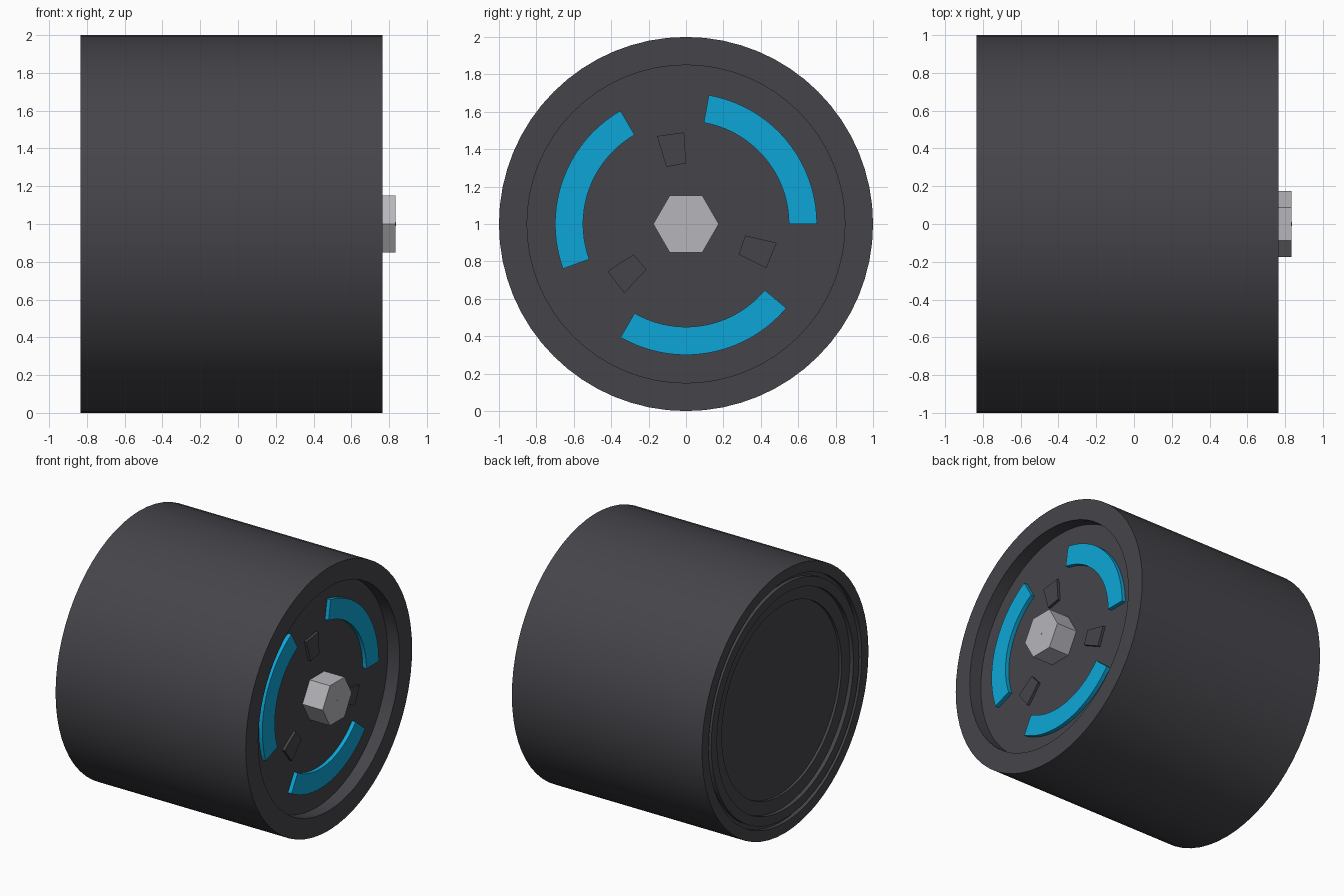
import bpy, bmesh
from math import sin, cos, pi, radians
from mathutils import Matrix

cube = bpy.data.objects.get("Cube")
if cube:
    bpy.data.objects.remove(cube)


def material(name, color):
    m = bpy.data.materials.new(name)
    m.use_nodes = True
    m.diffuse_color = (*color, 1)
    m.node_tree.nodes["Principled BSDF"].inputs["Base Color"].default_value = (*color, 1)
    return m


charcoal = material("charcoal", (0.06, 0.058, 0.068))
blue = material("bright blue", (0.004, 0.38, 0.68))
steel = material("light grey", (0.47, 0.47, 0.5))

CENTER = 1.0            # height of the wheel axis
RIM, FLOOR, BACK = 0.765, 0.665, -0.835


def finish(name, bm, mat, smooth=False):
    bmesh.ops.remove_doubles(bm, verts=bm.verts, dist=1e-5)
    bmesh.ops.recalc_face_normals(bm, faces=bm.faces)
    me = bpy.data.meshes.new(name)
    bm.to_mesh(me)
    bm.free()
    me.materials.append(mat)
    ob = bpy.data.objects.new(name, me)
    ob.location.z = CENTER
    bpy.context.collection.objects.link(ob)
    if smooth:
        bpy.ops.object.select_all(action='DESELECT')
        ob.select_set(True)
        bpy.context.view_layer.objects.active = ob
        bpy.ops.object.shade_smooth_by_angle(angle=radians(30))
    return ob


def lathe(name, profile, mat, steps=64, smooth=True):
    """Turn (x, radius) points about the x axis."""
    bm = bmesh.new()
    vs = [bm.verts.new((x, r, 0)) for x, r in profile]
    es = [bm.edges.new(pair) for pair in zip(vs, vs[1:])]
    bmesh.ops.spin(bm, geom=vs + es, cent=(0, 0, 0), axis=(1, 0, 0),
                   angle=2 * pi, steps=steps)
    return finish(name, bm, mat, smooth)


def plate(name, outline, mat, height, turn):
    """Raise a (y, z) outline from the recessed floor."""
    bm = bmesh.new()
    f = bm.faces.new([bm.verts.new((FLOOR - 0.01, y, z)) for y, z in outline])
    top = bmesh.ops.extrude_face_region(bm, geom=[f])["geom"]
    bmesh.ops.translate(bm, vec=(height + 0.01, 0, 0),
                        verts=[v for v in top if isinstance(v, bmesh.types.BMVert)])
    bmesh.ops.rotate(bm, verts=bm.verts, matrix=Matrix.Rotation(turn, 3, 'X'))
    return finish(name, bm, mat)


# Wheel body: recessed hub floor in front, stepped rings behind
lathe("wheel_body", [
    (FLOOR, 0), (FLOOR, 0.85), (RIM, 0.85), (RIM, 1), (BACK, 1),
    (BACK, 0.92), (BACK + 0.03, 0.92), (BACK + 0.03, 0.89),
    (BACK, 0.89), (BACK, 0.82), (BACK + 0.03, 0.82),
    (BACK + 0.03, 0.72), (BACK + 0.05, 0.72), (BACK + 0.05, 0)], charcoal)

# Hexagonal drive nut with a tiny centre pin
lathe("hex_nut", [(FLOOR - 0.01, 0), (FLOOR - 0.01, 0.175), (0.835, 0.175), (0.835, 0)],
      steel, steps=6, smooth=False)
lathe("centre_pin", [(0.8, 0), (0.8, 0.01), (0.837, 0.01), (0.837, 0)], steel, steps=12)

# Three blue arc plates and three small wedge plates
N = 20
sweep = [radians(80) * i / N for i in range(N + 1)]
arc = ([(0.7 * cos(a), 0.7 * sin(a)) for a in sweep] +
       [(0.55 * cos(a), 0.55 * sin(a)) for a in reversed(sweep)])
wedge = [(-0.155, 0.47), (-0.105, 0.305), (0, 0.325), (-0.01, 0.49)]
for i in range(3):
    turn = i * 2 * pi / 3
    plate(f"blue_arc_{i + 1}", arc, blue, 0.03, turn)
    plate(f"wedge_{i + 1}", wedge, charcoal, 0.02, turn)
